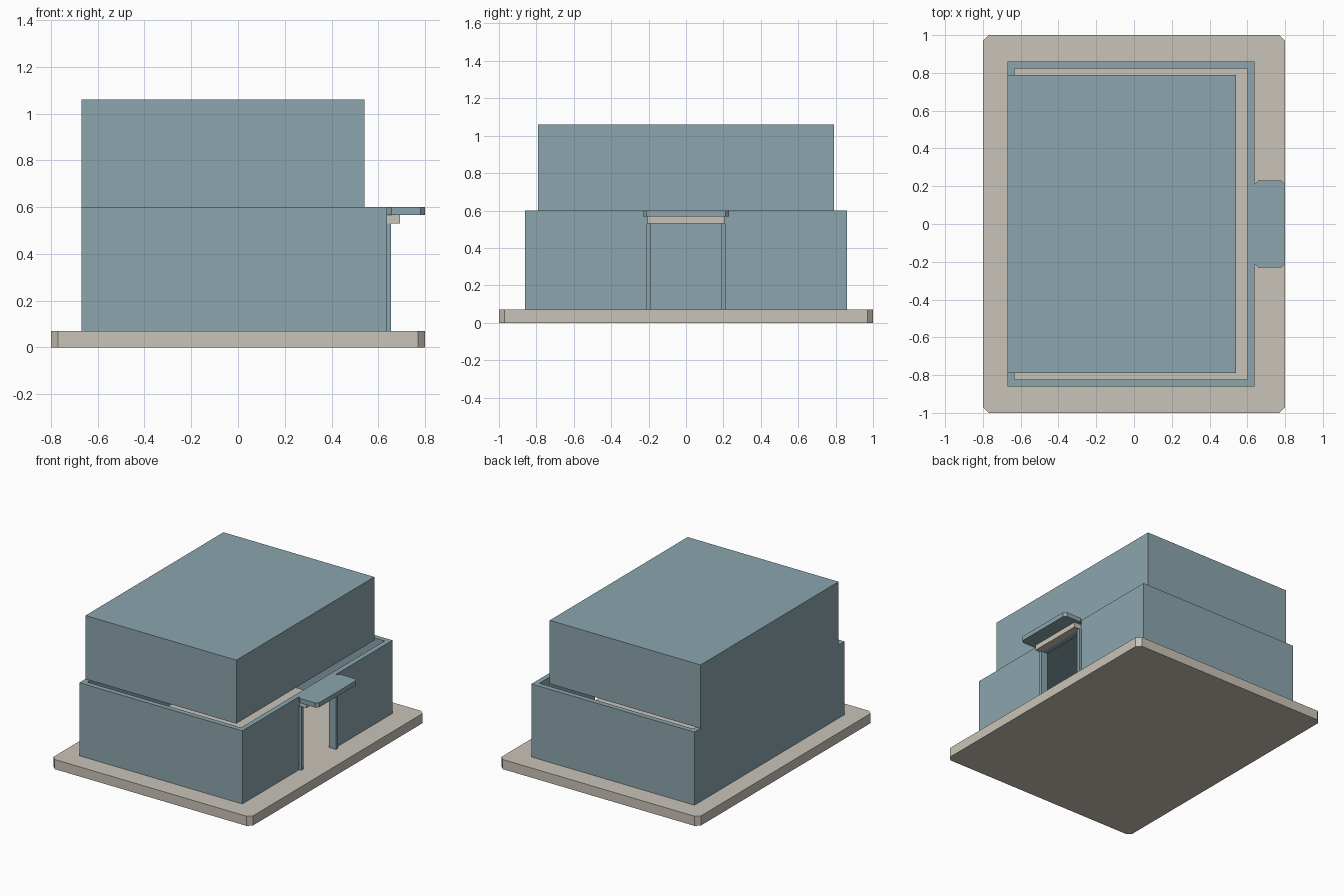
import bpy
import bmesh

if "Cube" in bpy.data.objects:
    bpy.data.objects.remove(bpy.data.objects["Cube"], do_unlink=True)


def make_material(name, rgb):
    mat = bpy.data.materials.new(name)
    mat.use_nodes = True
    colour = (*rgb, 1.0)
    mat.diffuse_color = colour
    mat.node_tree.nodes["Principled BSDF"].inputs["Base Color"].default_value = colour
    return mat


blue = make_material("dusty blue", (0.26, 0.38, 0.42))
beige = make_material("warm beige", (0.59, 0.55, 0.48))


def prism(name, outline, z0, z1, mat):
    """Extrude a flat plan outline upwards from z0 to z1."""
    bm = bmesh.new()
    face = bm.faces.new([bm.verts.new((x, y, z0)) for x, y in outline])
    result = bmesh.ops.extrude_face_region(bm, geom=[face])
    top = [v for v in result["geom"] if isinstance(v, bmesh.types.BMVert)]
    bmesh.ops.translate(bm, verts=top, vec=(0, 0, z1 - z0))
    bmesh.ops.recalc_face_normals(bm, faces=bm.faces)
    mesh = bpy.data.meshes.new(name)
    bm.to_mesh(mesh)
    bm.free()
    mesh.materials.append(mat)
    obj = bpy.data.objects.new(name, mesh)
    bpy.context.collection.objects.link(obj)
    return obj


def rect(x0, x1, y0, y1, c=0.0):
    """Rectangle outline, with corners cut by c."""
    if c == 0:
        return [(x0, y0), (x1, y0), (x1, y1), (x0, y1)]
    return [(x0 + c, y0), (x1 - c, y0), (x1, y0 + c), (x1, y1 - c),
            (x1 - c, y1), (x0 + c, y1), (x0, y1 - c), (x0, y0 + c)]


GROUND, LEDGE, ROOF = 0.07, 0.6, 1.06
BACK, FRONT, SIDE, WALL = -0.67, 0.637, 0.86, 0.037
DOOR, DOOR_TOP = 0.187, 0.53

# Foundation
prism("foundation_slab", rect(-0.8, 0.8, -1, 1, 0.03), 0, GROUND, beige)

# Ground floor: one wall ring broken by the doorway
half = [(FRONT, DOOR), (FRONT, SIDE), (BACK, SIDE)]
inner = [(BACK + WALL, SIDE - WALL), (FRONT - WALL, SIDE - WALL), (FRONT - WALL, DOOR)]
ring = (half + [(x, -y) for x, y in reversed(half)]
        + [(x, -y) for x, y in reversed(inner)] + inner)
prism("ground_floor_walls", ring, GROUND, LEDGE, blue)
prism("wall_over_door", rect(FRONT - WALL, FRONT, -DOOR, DOOR), DOOR_TOP, LEDGE, blue)

# Upper storey
prism("upper_storey", rect(BACK, 0.54, -0.79, 0.79), LEDGE, ROOF, blue)

# Entrance
for label, s in (("left", 1), ("right", -1)):
    y0, y1 = sorted((s * DOOR, s * 0.21))
    prism("door_jamb_" + label, rect(FRONT, 0.655, y0, y1), GROUND, DOOR_TOP, blue)
prism("door_lintel", rect(FRONT, 0.693, -0.205, 0.205), DOOR_TOP, 0.567, beige)
prism("entrance_canopy", rect(FRONT, 0.8, -0.23, 0.23, 0.02), 0.567, LEDGE, blue)
